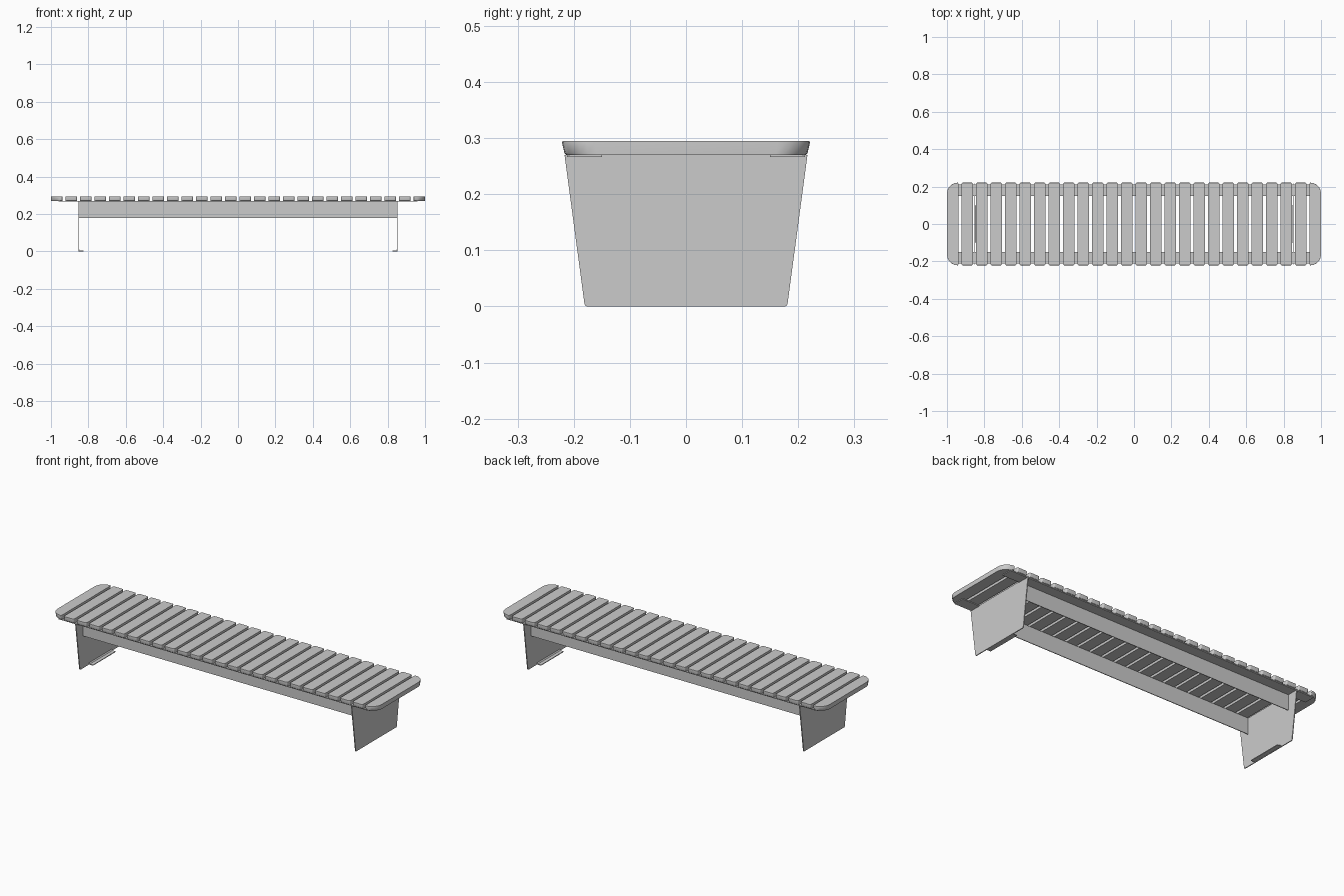
import bpy, bmesh
from math import pi, cos, sin

if "Cube" in bpy.data.objects:
    bpy.data.objects.remove(bpy.data.objects["Cube"])


def make_object(name, rings):
    """Loft closed rings of equal length and cap both ends."""
    bm = bmesh.new()
    loops = [[bm.verts.new(p) for p in ring] for ring in rings]
    n = len(loops[0])
    for a, b in zip(loops, loops[1:]):
        for i in range(n):
            j = (i + 1) % n
            bm.faces.new((a[i], a[j], b[j], b[i]))
    bm.faces.new(loops[0][::-1])
    bm.faces.new(loops[-1])
    bmesh.ops.recalc_face_normals(bm, faces=bm.faces)
    mesh = bpy.data.meshes.new(name)
    bm.to_mesh(mesh)
    bm.free()
    obj = bpy.data.objects.new(name, mesh)
    bpy.context.collection.objects.link(obj)
    bpy.ops.object.select_all(action='DESELECT')
    obj.select_set(True)
    bpy.context.view_layer.objects.active = obj
    bpy.ops.object.shade_smooth_by_angle(angle=pi / 6)
    return obj


def rounded_rect(x0, x1, y, r_left, r_right, steps=6):
    """Plan outline with separate corner radii on the left and right side."""
    pts = []
    corners = [(x1, y, r_right, 0), (x0, y, r_left, 1),
               (x0, -y, r_left, 2), (x1, -y, r_right, 3)]
    for cx, cy, r, q in corners:
        sx = 1 if q in (0, 3) else -1
        sy = 1 if q < 2 else -1
        for k in range(steps + 1):
            a = (q + k / steps) * pi / 2
            pts.append((cx - sx * r + r * cos(a), cy - sy * r + r * sin(a)))
    return pts


# Seat slats: end slats have large outer corners, ends taper downwards
COUNT, WIDTH = 26, 0.0625
PITCH = (2 - WIDTH) / (COUNT - 1)
for i in range(COUNT):
    x0 = -1 + i * PITCH
    plan = rounded_rect(x0, x0 + WIDTH, 0.221,
                        0.058 if i == 0 else 0.009,
                        0.058 if i == COUNT - 1 else 0.009)
    levels = [(0.270, 0.965), (0.273, 0.98), (0.292, 1.0), (0.295, 0.996)]
    make_object(f"seat_slat_{i + 1}",
                [[(x, y * s, z) for x, y in plan] for z, s in levels])

# Rails: vertical web between the legs, flange outwards under the slats
for side, s in (("front", -1), ("back", 1)):
    web = [(0.150, 0.18), (0.154, 0.18), (0.154, 0.27), (0.150, 0.27)]
    make_object(f"{side}_rail_web",
                [[(x, s * y, z) for y, z in web] for x in (-0.85, 0.85)])
    flange = [(0.150, 0.266), (0.212, 0.266), (0.212, 0.2705), (0.150, 0.2705)]
    make_object(f"{side}_rail_flange",
                [[(x, s * y, z) for y, z in flange] for x in (-0.96, 0.96)])

# Legs: tapered sheet panels with a bent foot pointing inwards
panel = [(-0.176, 0), (0.176, 0), (0.179, 0.001), (0.181, 0.005),
         (0.2165, 0.27), (-0.2165, 0.27), (-0.181, 0.005), (-0.179, 0.001)]
foot = [(0.854, 0.010), (0.853, 0.004), (0.850, 0.001), (0.846, 0.0),
        (0.825, 0.0), (0.825, 0.004), (0.844, 0.004), (0.849, 0.010)]
for side, s in (("left", -1), ("right", 1)):
    make_object(f"{side}_leg_panel",
                [[(s * x, y, z) for y, z in panel] for x in (0.849, 0.854)])
    make_object(f"{side}_leg_foot",
                [[(s * x, y, z) for x, z in foot] for y in (-0.1, 0.1)])
